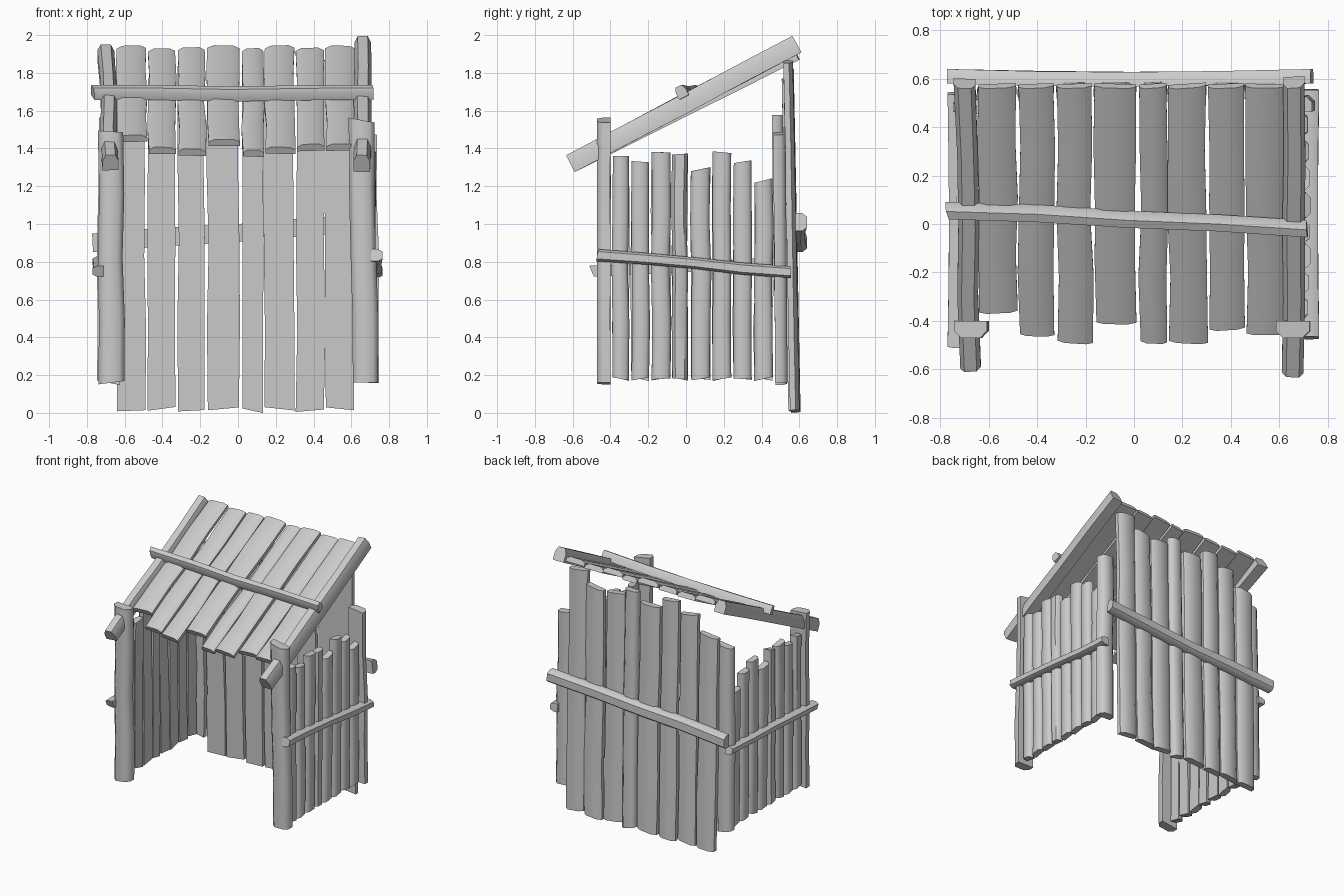
import bpy, bmesh, math, random
from mathutils import Vector

if "Cube" in bpy.data.objects:
    bpy.data.objects.remove(bpy.data.objects["Cube"])

random.seed(4)
# rough-hewn cross-section: flat inside, chamfered outside
PROFILE = [(-.5, -.5), (.5, -.5), (.5, .1), (.3, .5), (-.3, .5), (-.5, .1)]


def timber(name, a, b, width, thick, outward, bow=0.0, jitter=.006, skew=.012):
    """Irregular timber from a to b; outward is the direction of its rounded face."""
    a, b = Vector(a), Vector(b)
    axis = (b - a).normalized()
    out = Vector(outward)
    out = (out - axis * out.dot(axis)).normalized()
    side = axis.cross(out)
    bm = bmesh.new()
    rings = []
    n = 4
    end_skew = [random.uniform(-skew, skew), random.uniform(-skew, skew)]
    for i in range(n + 1):
        f = i / n
        c = a.lerp(b, f) + out * bow * math.sin(math.pi * f)
        inner = 0 < i < n
        if inner:
            c += side * random.uniform(-jitter, jitter)
        w = width * random.uniform(.93, 1.0)
        tw = random.uniform(-.06, .06) if inner else 0
        s = side * math.cos(tw) + out * math.sin(tw) * thick / width
        tilt = 0 if inner else end_skew[i // n]
        rings.append([bm.verts.new(c + s * u * w + out * v * thick + axis * tilt * 2 * u)
                      for u, v in PROFILE])
    m = len(PROFILE)
    for r0, r1 in zip(rings, rings[1:]):
        for k in range(m):
            bm.faces.new((r0[k], r0[(k + 1) % m], r1[(k + 1) % m], r1[k]))
    bm.faces.new(rings[0])
    bm.faces.new(rings[-1])
    bmesh.ops.recalc_face_normals(bm, faces=bm.faces)
    me = bpy.data.meshes.new(name)
    bm.to_mesh(me)
    bm.free()
    for p in me.polygons:
        p.use_smooth = True
    me.set_sharp_from_angle(angle=math.radians(50))
    ob = bpy.data.objects.new(name, me)
    bpy.context.collection.objects.link(ob)
    return ob


# back wall and roof boards share the same columns: x0, x1, wall top, roof front y
columns = [(-.645, -.485, 1.64, -.36), (-.48, -.33, 1.76, -.455), (-.32, -.175, 1.83, -.485),
           (-.165, .01, 1.75, -.405), (.02, .135, 1.82, -.485), (.14, .30, 1.76, -.485),
           (.305, .455, 1.76, -.43), (.46, .62, 1.86, -.45)]


def roof_z(y):
    return 1.40 + (y + .45) * .51


for i, (x0, x1, top, yf) in enumerate(columns):
    x, w = (x0 + x1) / 2, x1 - x0
    dy = random.uniform(-.01, .01)
    timber(f"back_wall_board_{i+1}", (x, .575 + dy, .012 + .01 * (i % 2)),
           (x + random.uniform(-.01, .01), .54 + dy, top), w, .05, (0, 1, 0))
    lift = random.uniform(-.012, .008)
    timber(f"roof_board_{i+1}", (x + .005, yf, roof_z(yf) + lift), (x, .57, roof_z(.57) + lift),
           w * 1.01, .04, (0, -.45, .89), skew=.006)

# side wall boards: y0, y1, top
boards = [(-.39, -.30, 1.36), (-.29, -.195, 1.33), (-.185, -.08, 1.38), (-.075, .01, 1.37),
          (.025, .13, 1.29), (.14, .24, 1.38), (.25, .35, 1.33), (.36, .46, 1.23)]
for side, label in ((1, "right"), (-1, "left")):
    for i, (y0, y1, top) in enumerate(boards):
        y = (y0 + y1) / 2
        timber(f"{label}_wall_board_{i+1}", (side * .695, y, .18),
               (side * (.70 + random.uniform(-.01, .01)), y, top + (0 if side > 0 else -.02)),
               y1 - y0, .05, (side, 0, 0))

# corner posts
timber("right_front_post", (.675, -.435, .16), (.655, -.435, 1.55), .14, .07, (0, -1, 0), skew=.02)
timber("left_front_post", (-.67, -.435, .16), (-.675, -.435, 1.49), .14, .07, (0, -1, 0))
timber("right_back_post", (.685, .505, .16), (.675, .495, 1.48), .13, .065, (0, 1, 0))
timber("left_back_post", (-.685, .505, .16), (-.675, .485, 1.57), .13, .06, (0, 1, 0))

# sloping roof beams and the bar across the roof
timber("right_roof_beam", (.655, -.61, 1.32), (.66, .585, 1.951), .095, .10, (0, -.45, .89), skew=.005)
timber("left_roof_beam", (-.675, -.59, 1.325), (-.70, .58, 1.91), .09, .09, (0, -.45, .89), skew=.005)
timber("roof_crossbar", (-.77, .05, 1.70), (.715, -.025, 1.70), .06, .065, (0, -.45, .89), bow=-.008)

# wall rails
timber("back_rail", (-.77, .61, .90), (.735, .61, 1.01), .10, .06, (0, 1, 0), bow=-.012)
timber("right_rail", (.735, -.47, .835), (.735, .555, .745), .065, .06, (1, 0, 0), bow=-.006)
timber("left_rail", (-.74, -.50, .75), (-.74, .54, .80), .06, .06, (-1, 0, 0), bow=-.006)
